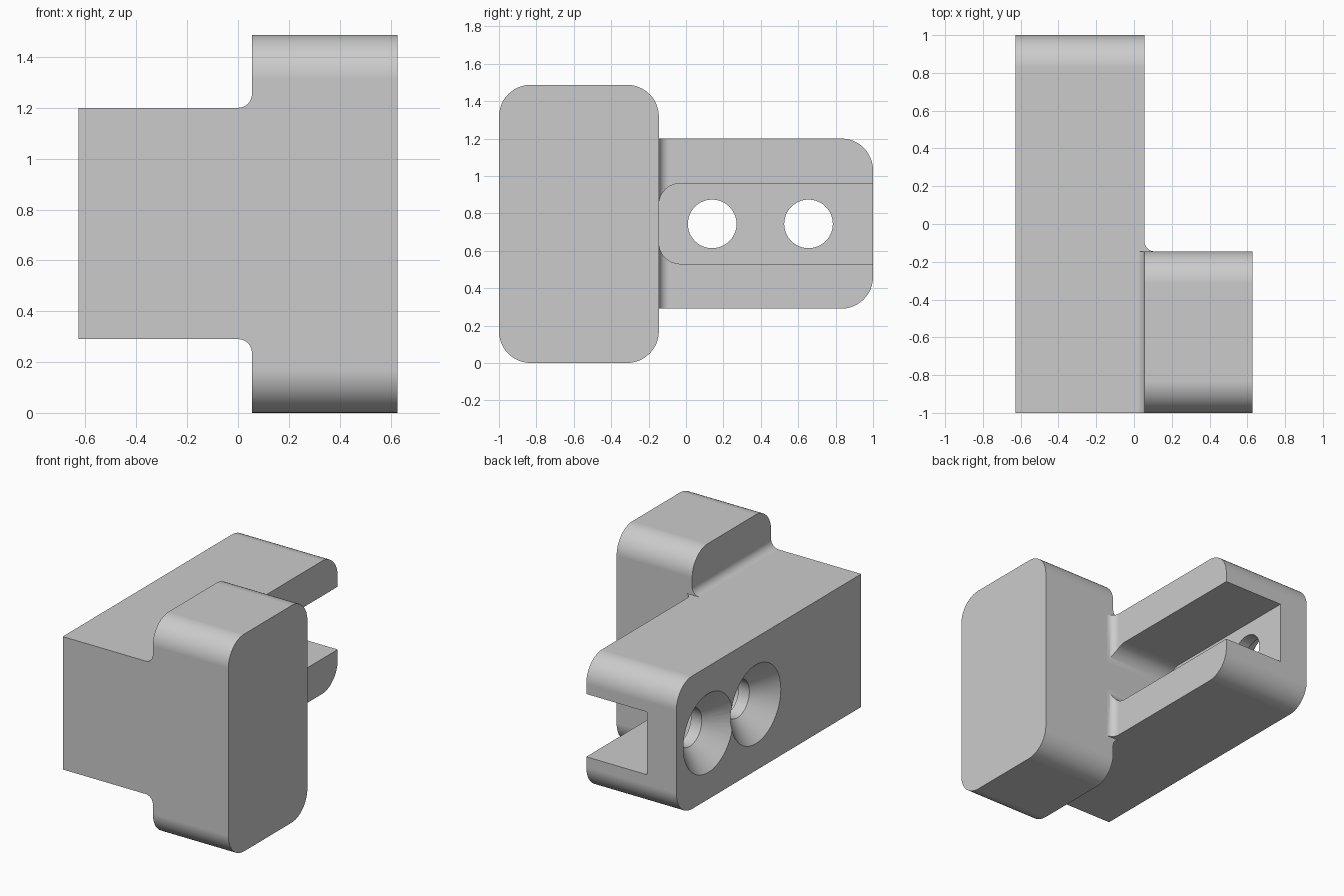
import bpy
import bmesh
from math import sin, cos, pi, radians

cube = bpy.data.objects.get("Cube")
if cube:
    bpy.data.objects.remove(cube, do_unlink=True)

grey = bpy.data.materials.new("plain grey")
grey.use_nodes = True
colour = (0.6, 0.6, 0.6, 1)
grey.diffuse_color = colour
grey.node_tree.nodes["Principled BSDF"].inputs["Base Color"].default_value = colour

# Main dimensions
LEFT, FACE, OUTER = -0.627, 0.055, 0.627   # plate back, plate front, block end
LOW, HIGH, TOP = 0.29, 1.2, 1.487          # plate bottom, plate top, block top
STEP = -0.145                              # rear side of the block
MID = TOP / 2
ROUND, FILLET = 0.17, 0.055


def arc(cx, cy, r, start, end, steps=12):
    angles = [radians(start + (end - start) * i / steps) for i in range(steps + 1)]
    return [(cx + r * cos(a), cy + r * sin(a)) for a in angles]


def rounded(a0, a1, b0, b1, radii):
    """Rectangle outline; radii run from the low corner anticlockwise."""
    corners = [(a0, b0, 1, 1), (a1, b0, -1, 1), (a1, b1, -1, -1), (a0, b1, 1, -1)]
    points = []
    for i, ((a, b, sa, sb), r) in enumerate(zip(corners, radii)):
        if r:
            points += arc(a + sa * r, b + sb * r, r, 180 + 90 * i, 270 + 90 * i)
        else:
            points.append((a, b))
    return points


def finish(name, bm):
    bmesh.ops.recalc_face_normals(bm, faces=bm.faces)
    mesh = bpy.data.meshes.new(name)
    bm.to_mesh(mesh)
    bm.free()
    mesh.materials.append(grey)
    obj = bpy.data.objects.new(name, mesh)
    bpy.context.collection.objects.link(obj)
    return obj


def prism(name, outline, axis, lo, hi):
    """Extrude a flat outline along the named axis."""
    place = {"x": lambda p, t: (t, p[0], p[1]),
             "y": lambda p, t: (p[0], t, p[1]),
             "z": lambda p, t: (p[0], p[1], t)}[axis]
    bm = bmesh.new()
    ends = [[bm.verts.new(place(p, t)) for p in outline] for t in (lo, hi)]
    for ring in ends:
        bm.faces.new(ring)
    for i in range(len(outline)):
        j = (i + 1) % len(outline)
        bm.faces.new((ends[0][i], ends[0][j], ends[1][j], ends[1][i]))
    return finish(name, bm)


def lathe_x(name, profile, y, z, sides=48):
    """Closed solid of revolution about the x direction."""
    bm = bmesh.new()
    rings = [[bm.verts.new((x, y + r * cos(2 * pi * i / sides), z + r * sin(2 * pi * i / sides)))
              for i in range(sides)] for x, r in profile]
    bm.faces.new(rings[0])
    bm.faces.new(rings[-1])
    for a, b in zip(rings, rings[1:]):
        for i in range(sides):
            j = (i + 1) % sides
            bm.faces.new((a[i], a[j], b[j], b[i]))
    return finish(name, bm)


def combine(target, tool, operation):
    mod = target.modifiers.new(tool.name, "BOOLEAN")
    mod.operation = operation
    mod.solver = "EXACT"
    mod.object = tool
    bpy.context.view_layer.objects.active = target
    bpy.ops.object.modifier_apply(modifier=mod.name)
    bpy.data.objects.remove(tool, do_unlink=True)


# Long mounting plate, rounded at its rear end
bracket = prism("mounting_bracket", rounded(-1, 1, LOW, HIGH, (0, ROUND, ROUND, 0)), "x", LEFT, FACE)

# End block
block = prism("end_block", rounded(-1, STEP, 0, TOP, (ROUND,) * 4), "x", FACE, OUTER)

# Fillets above and below the plate, against the block
inside = FACE + 0.05
neck_outline = (arc(FACE - FILLET, HIGH + FILLET, FILLET, -90, 0)
                + [(inside, HIGH + FILLET), (inside, LOW - FILLET)]
                + arc(FACE - FILLET, LOW - FILLET, FILLET, 0, 90))
neck = prism("neck_fillet", neck_outline, "y", -1, STEP)

# Upright fillet where the plate meets the rear of the block
corner_outline = (arc(FACE + FILLET, STEP + FILLET, FILLET, 180, 270)
                  + [(FACE + FILLET, STEP - 0.03), (FACE - 0.03, STEP - 0.03),
                     (FACE - 0.03, STEP + FILLET)])
corner = prism("corner_fillet", corner_outline, "z", LOW, HIGH)

for part in (neck, block, corner):
    combine(bracket, part, "UNION")

# Open-ended slot in the plate
FLOOR = -0.405
slot = prism("slot_cutter", rounded(STEP, 1.2, 0.53, 0.96, (0.115, 0, 0, 0.115)), "x", FLOOR, 0.3)
combine(bracket, slot, "DIFFERENCE")

# Two countersunk screw holes
BORE, SINK = 0.13, 0.27
for y in (0.14, 0.655):
    profile = [(LEFT - 0.02, SINK + 0.02), (LEFT + SINK - BORE, BORE), (FLOOR + 0.1, BORE)]
    combine(bracket, lathe_x("screw_hole_cutter", profile, y, MID), "DIFFERENCE")

# Smooth curves with crisp edges and even flat faces
bpy.ops.object.select_all(action="DESELECT")
bracket.select_set(True)
bpy.context.view_layer.objects.active = bracket
bpy.ops.object.shade_smooth_by_angle(angle=radians(30))
weighted = bracket.modifiers.new("even_normals", "WEIGHTED_NORMAL")
weighted.keep_sharp = True
